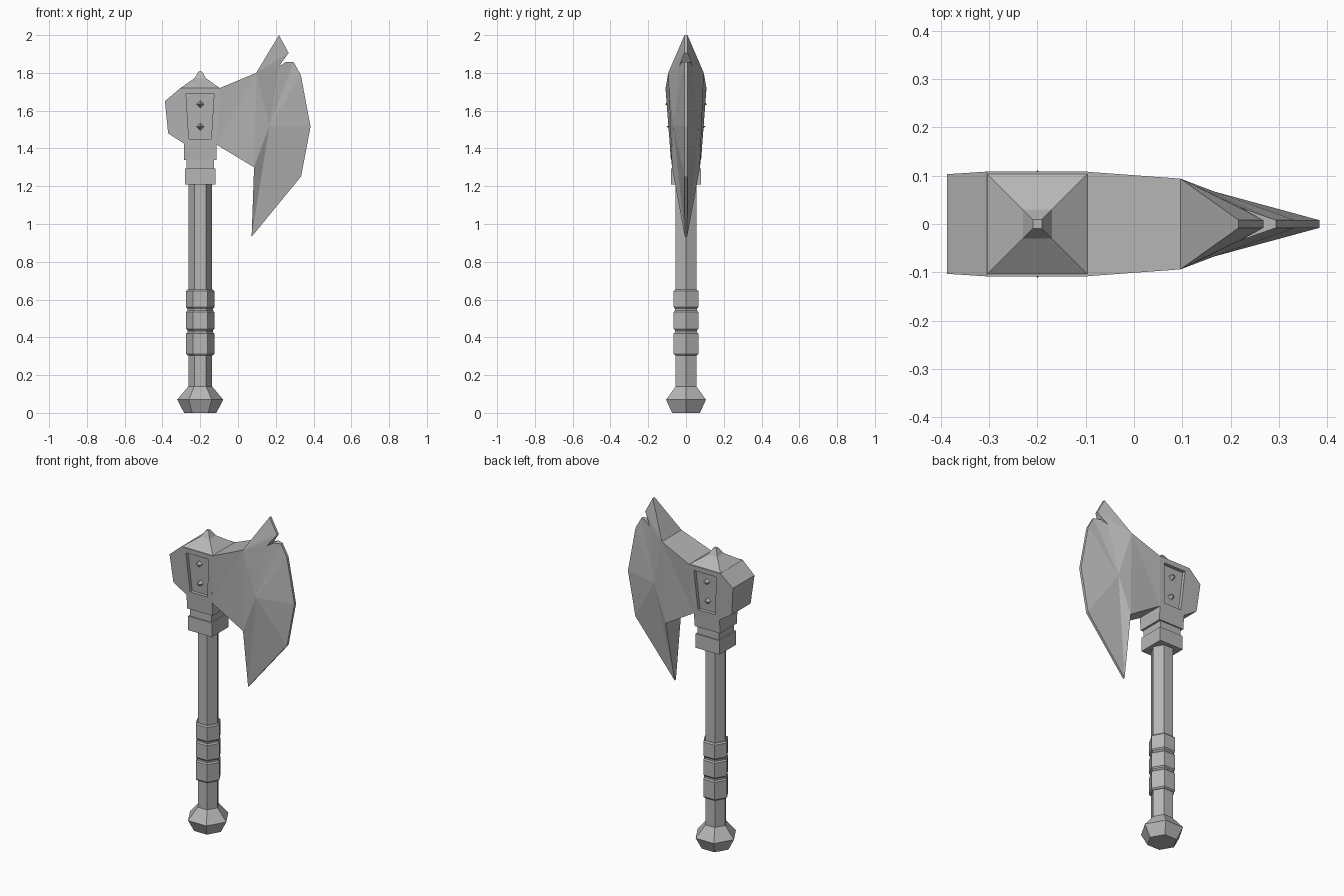
import bpy, bmesh, math
from mathutils import Vector

if "Cube" in bpy.data.objects:
    bpy.data.objects.remove(bpy.data.objects["Cube"])

AXIS = -0.2  # x of the handle's centre line

steel = bpy.data.materials.new("plain_grey")
steel.use_nodes = True
grey = (0.47, 0.47, 0.47, 1)
steel.diffuse_color = grey
steel.node_tree.nodes["Principled BSDF"].inputs["Base Color"].default_value = grey


def finish(name, bm):
    bmesh.ops.remove_doubles(bm, verts=bm.verts, dist=0.0001)
    bmesh.ops.recalc_face_normals(bm, faces=bm.faces)
    mesh = bpy.data.meshes.new(name)
    bm.to_mesh(mesh)
    bm.free()
    mesh.materials.append(steel)
    obj = bpy.data.objects.new(name, mesh)
    bpy.context.collection.objects.link(obj)
    return obj


def lathe(name, profile, sides, turn=0.0, squash=1.0):
    """Stack of polygon rings around the handle axis; profile is (radius, z)."""
    bm = bmesh.new()
    rings = []
    for r, z in profile:
        angles = [turn + math.tau * i / sides for i in range(sides)]
        rings.append([bm.verts.new((AXIS + r * math.cos(a), squash * r * math.sin(a), z))
                      for a in angles])
    for low, high in zip(rings, rings[1:]):
        for i in range(sides):
            j = (i + 1) % sides
            bm.faces.new((low[i], low[j], high[j], high[i]))
    bm.faces.new(rings[0])
    bm.faces.new(rings[-1])
    return finish(name, bm)


def slab(name, outline, near, far):
    """Prism from an (x, z) outline; near and far give y from z."""
    bm = bmesh.new()
    a = [bm.verts.new((x, near(z), z)) for x, z in outline]
    b = [bm.verts.new((x, far(z), z)) for x, z in outline]
    bm.faces.new(a)
    bm.faces.new(b)
    for i in range(len(a)):
        j = (i + 1) % len(a)
        bm.faces.new((a[i], a[j], b[j], b[i]))
    return finish(name, bm)


def head_y(z):
    """Half thickness of the head, widening upwards."""
    return 0.08 + 0.075 * (z - 1.34)


# Six-sided handle and pommel
lathe("handle", [(0.063, 0.13), (0.063, 1.23)], 6)
lathe("pommel", [(0.085, 0), (0.122, 0.07), (0.063, 0.14)], 6)

# Grip wraps
for i, (bottom, top) in enumerate([(0.305, 0.427), (0.437, 0.542), (0.552, 0.652)]):
    lathe(f"grip_band_{i + 1}", [(0.068, bottom), (0.075, bottom + 0.008),
                                 (0.075, top - 0.008), (0.068, top)], 6)
lathe("grip_core", [(0.067, 0.32), (0.067, 0.64)], 6)

# Square collar and the narrow step above it
diag = math.sqrt(2)
lathe("collar", [(0.08 * diag, 1.21), (0.08 * diag, 1.295)], 4, math.pi / 4)
lathe("collar_step", [(0.072 * diag, 1.29), (0.072 * diag, 1.345)], 4, math.pi / 4)

# Head block with a poll at the back
head = slab("head", [(-0.285, 1.34), (-0.285, 1.425), (-0.37, 1.48), (-0.387, 1.65),
                     (-0.305, 1.72), (-0.095, 1.72), (-0.113, 1.42), (-0.115, 1.34)],
            lambda z: -head_y(z), head_y)

# Sunken panel on both sides
panel = [(-0.26, 1.45), (-0.275, 1.69), (-0.127, 1.69), (-0.142, 1.45)]
DEPTH = 0.02
for side in (-1, 1):
    cutter = slab("panel_cutter", panel, lambda z: side * (head_y(z) - DEPTH),
                  lambda z: side * 0.2)
    cutter.hide_render = True
    cut = head.modifiers.new("panel", "BOOLEAN")
    cut.operation = "DIFFERENCE"
    cut.solver = "EXACT"
    cut.object = cutter
    bpy.context.view_layer.objects.active = head
    bpy.ops.object.modifier_apply(modifier=cut.name)
    bpy.data.objects.remove(cutter)

# Pointed rivets on the panel floor
for side, label in ((-1, "front"), (1, "back")):
    for z, place in ((1.515, "lower"), (1.635, "upper")):
        bm = bmesh.new()
        floor = head_y(z) - DEPTH - 0.003
        base = [bm.verts.new((AXIS + dx, side * floor, z + dz))
                for dx, dz in ((0.022, 0), (0, 0.022), (-0.022, 0), (0, -0.022))]
        tip = bm.verts.new((AXIS, side * (floor + 0.033), z))
        bm.faces.new(base)
        for i in range(4):
            bm.faces.new((base[i], base[(i + 1) % 4], tip))
        finish(f"{label}_{place}_rivet", bm)

# Flared cap with a small blunt spike
lathe("cap", [(0.1065 * diag, 1.718), (0.03 * diag, 1.772), (0.009 * diag, 1.808)],
      4, math.pi / 4)

# Neck and blade: one half as (x, half thickness, z), the other mirrored
neck = [Vector(p) for p in ((-0.113, 0.086, 1.42), (-0.095, 0.108, 1.72))]
ridge_low, ridge_high = Vector((0.085, 0.074, 1.3)), Vector((0.096, 0.094, 1.8))
cheek = Vector((0.167, 0.067, 1.52))
upper = [Vector(p) for p in ((0.217, 0.008, 2.0), (0.268, 0.008, 1.906),
                             (0.217, 0.036, 1.835))]
edge = [Vector(p) for p in ((0.254, 0.022, 1.858), (0.294, 0.008, 1.858),
                            (0.333, 0.008, 1.788), (0.384, 0.008, 1.515),
                            (0.334, 0.008, 1.252), (0.072, 0.006, 0.932))]
bm = bmesh.new()


def face(points, side):
    bm.faces.new([bm.verts.new((p.x, side * p.y, p.z)) for p in points])


def fan(centre, points, side):
    for p, q in zip(points, points[1:]):
        face((centre, p, q), side)


for side in (-1, 1):
    fan(neck[0], [neck[1], ridge_high, ridge_low], side)
    fan(ridge_high, upper, side)
    fan(cheek, [ridge_low, ridge_high, upper[-1], *edge, ridge_low], side)

# Rim joining both halves
rim = [neck[0], neck[1], ridge_high, *upper, *edge, ridge_low]
for p, q in zip(rim, rim[1:] + rim[:1]):
    bm.faces.new([bm.verts.new(c) for c in ((p.x, p.y, p.z), (q.x, q.y, q.z),
                                            (q.x, -q.y, q.z), (p.x, -p.y, p.z))])
finish("blade", bm)
